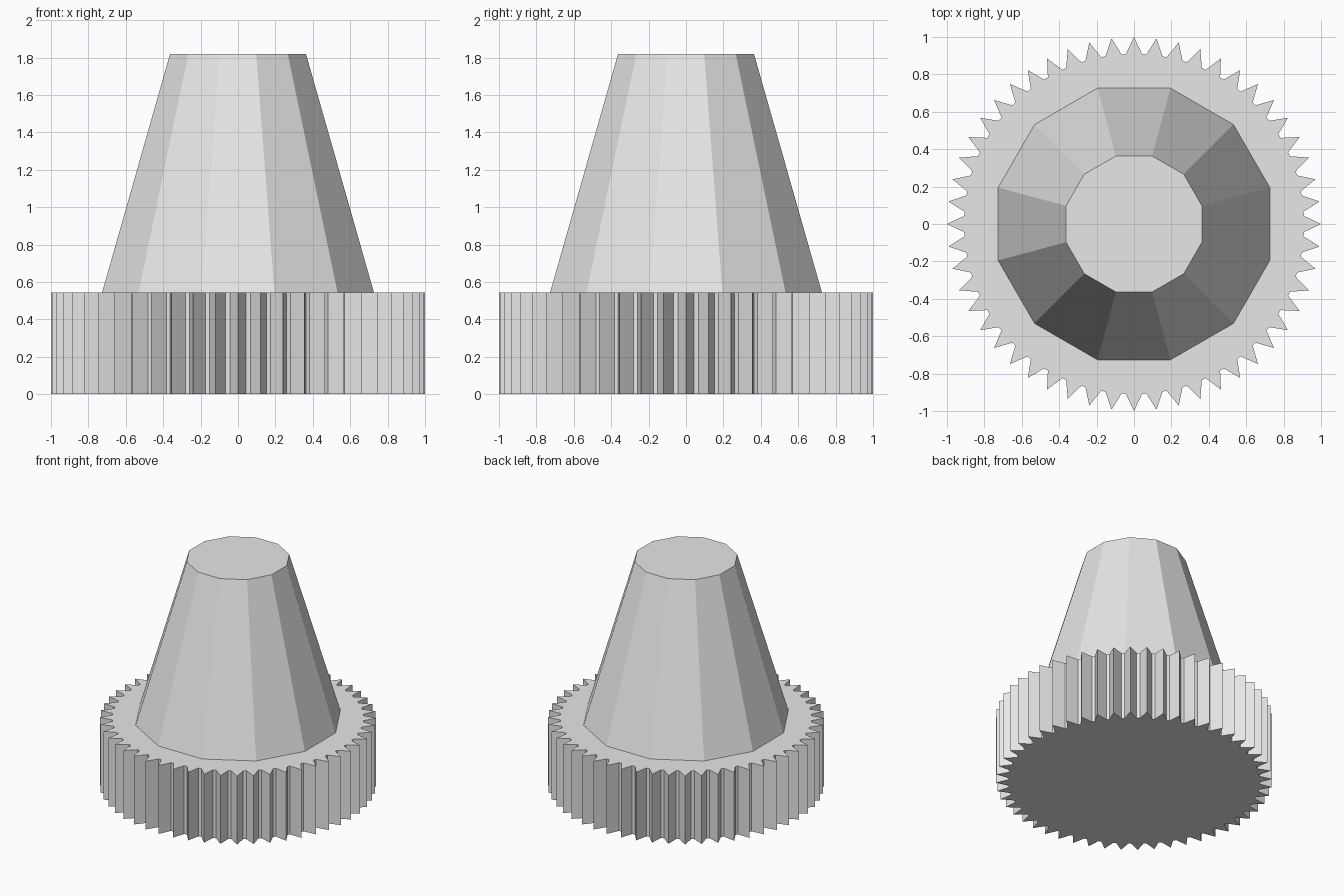
import bpy
import bmesh
import math

if "Cube" in bpy.data.objects:
    bpy.data.objects.remove(bpy.data.objects["Cube"])

TEETH = 52
GEAR_TOP = 0.545
CONE_TOP = 1.82

grey = bpy.data.materials.new("light grey")
grey.diffuse_color = (0.8, 0.8, 0.8, 1.0)
grey.use_nodes = True
grey.node_tree.nodes["Principled BSDF"].inputs["Base Color"].default_value = grey.diffuse_color


def make_object(name, bm):
    bmesh.ops.recalc_face_normals(bm, faces=bm.faces)
    mesh = bpy.data.meshes.new(name)
    bm.to_mesh(mesh)
    bm.free()
    mesh.materials.append(grey)
    obj = bpy.data.objects.new(name, mesh)
    bpy.context.collection.objects.link(obj)
    return obj


# Toothed base: pointed teeth with narrow flat valleys, extruded upward
bm = bmesh.new()
step = 2 * math.pi / TEETH
valley = math.radians(0.72)
outline = []
for i in range(TEETH):
    a = i * step
    for radius, angle in ((1.0, a),
                          (0.909, a + step / 2 - valley),
                          (0.909, a + step / 2 + valley)):
        outline.append(bm.verts.new((radius * math.cos(angle),
                                     radius * math.sin(angle), 0)))
base = bm.faces.new(outline)
ext = bmesh.ops.extrude_face_region(bm, geom=[base], use_keep_orig=True)
top_verts = [g for g in ext["geom"] if isinstance(g, bmesh.types.BMVert)]
bmesh.ops.translate(bm, verts=top_verts, vec=(0, 0, GEAR_TOP))
make_object("toothed_base", bm)

# Twelve-sided tapered body, turned so flats face the axes
bm = bmesh.new()
rings = []
for radius, z in ((0.752, GEAR_TOP), (0.376, CONE_TOP)):
    rings.append([bm.verts.new((radius * math.cos(math.radians(15 + 30 * i)),
                                radius * math.sin(math.radians(15 + 30 * i)), z))
                  for i in range(12)])
low, high = rings
for i in range(12):
    j = (i + 1) % 12
    bm.faces.new((low[i], low[j], high[j], high[i]))
bm.faces.new(high)
bm.faces.new(low[::-1])
make_object("tapered_body", bm)
